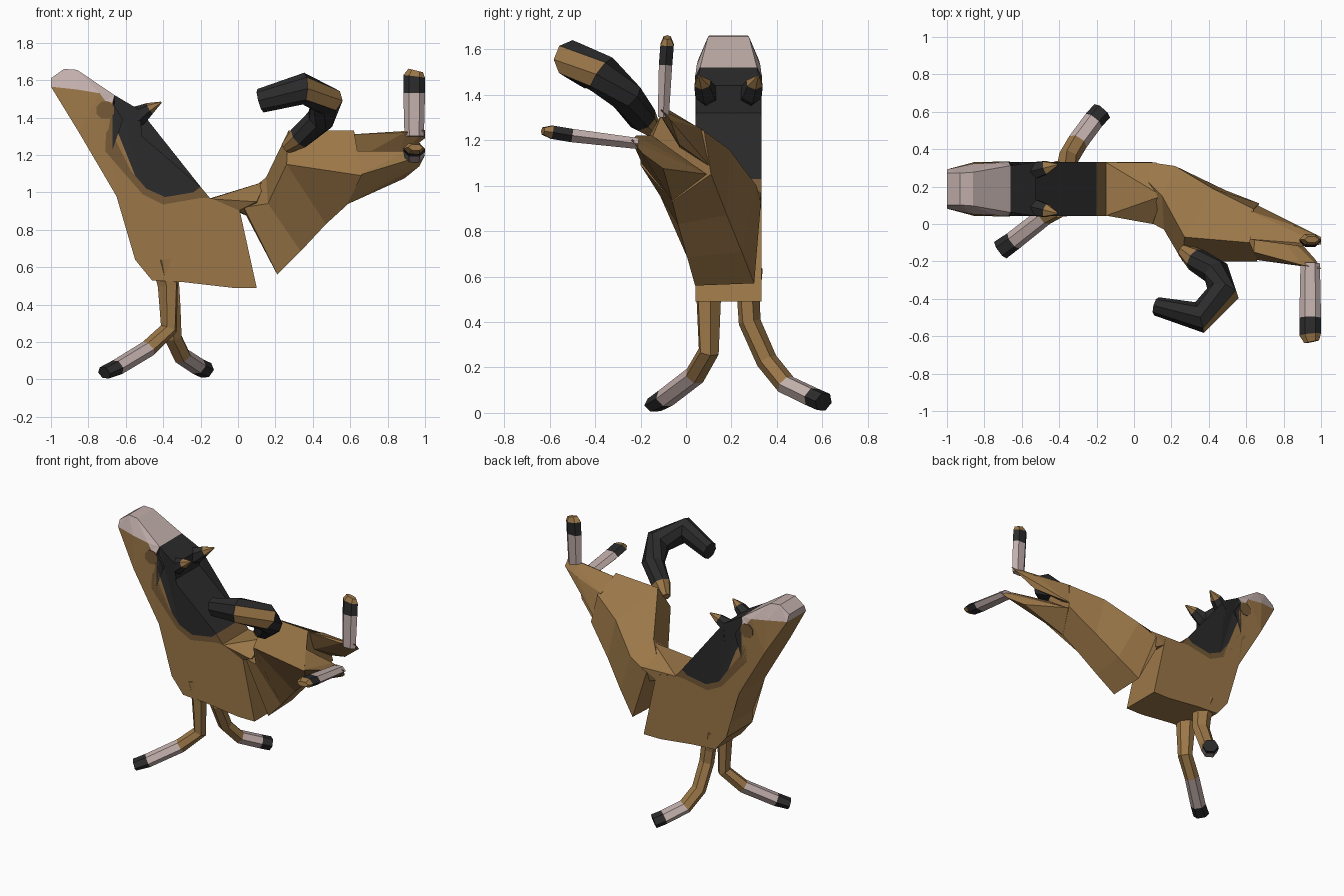
import bpy, bmesh, math
from mathutils import Vector

if "Cube" in bpy.data.objects:
    bpy.data.objects.remove(bpy.data.objects["Cube"])

def material(name, rgb):
    m = bpy.data.materials.new(name)
    m.diffuse_color = (*rgb, 1)
    m.use_nodes = True
    m.node_tree.nodes["Principled BSDF"].inputs["Base Color"].default_value = m.diffuse_color
    return m

BROWN, DARK, PALE, BLACK = range(4)
MATS = [material("brown fur", (.33, .185, .065)), material("dark brown fur", (.18, .10, .038)),
        material("pale grey pink", (.54, .43, .41)), material("near black", (.024, .024, .024))]
YC = .187          # centre line of the front half
W = .145           # its half width

def finish(name, bm):
    bmesh.ops.recalc_face_normals(bm, faces=bm.faces)
    me = bpy.data.meshes.new(name)
    bm.to_mesh(me)
    bm.free()
    for m in MATS:
        me.materials.append(m)
    ob = bpy.data.objects.new(name, me)
    bpy.context.collection.objects.link(ob)
    return ob

def slab(name, profile, mat):
    """Side profile (x, z[, half width]) extruded across y."""
    bm = bmesh.new()
    sides = []
    for s in (-1, 1):
        sides.append([bm.verts.new((p[0], YC + s * (p[2] if len(p) > 2 else W), p[1])) for p in profile])
    a, b = sides
    n = len(a)
    caps = [bm.faces.new(a), bm.faces.new(b[::-1])]
    for i in range(n):
        bm.faces.new((a[i], a[(i + 1) % n], b[(i + 1) % n], b[i]))
    bmesh.ops.triangulate(bm, faces=caps)
    for f in bm.faces:
        f.material_index = mat
    return finish(name, bm)

def loft(name, rings, mats):
    """Skin closed rings of points; one colour per span."""
    bm = bmesh.new()
    vs = [[bm.verts.new(p) for p in r] for r in rings]
    n = len(vs[0])
    for k in range(len(vs) - 1):
        for i in range(n):
            j = (i + 1) % n
            bm.faces.new((vs[k][i], vs[k][j], vs[k + 1][j], vs[k + 1][i])).material_index = mats[k]
    bm.faces.new(vs[0]).material_index = mats[0]
    bm.faces.new(vs[-1]).material_index = mats[-1]
    return finish(name, bm)

def tube(name, path, radii, mats, ref, sides=6):
    """Faceted limb along a path; radii are (along ref, across)."""
    pts = [Vector(p) for p in path]
    rings = []
    for i, p in enumerate(pts):
        t = Vector()
        if i:
            t += (p - pts[i - 1]).normalized()
        if i < len(pts) - 1:
            t += (pts[i + 1] - p).normalized()
        t.normalize()
        u = Vector(ref)
        u = (u - t * u.dot(t)).normalized()
        v = t.cross(u)
        a, b = radii[i]
        rings.append([p + u * a * math.cos(q) + v * b * math.sin(q)
                      for q in (2 * math.pi * k / sides for k in range(sides))])
    return loft(name, rings, mats)

def hull(name, pts, mat=BROWN):
    bm = bmesh.new()
    for p in pts:
        bm.verts.new(p)
    res = bmesh.ops.convex_hull(bm, input=bm.verts)
    bmesh.ops.delete(bm, geom=list({g for g in res["geom_interior"] if isinstance(g, bmesh.types.BMVert)}), context='VERTS')
    for f in bm.faces:
        f.material_index = mat
    return finish(name, bm)

# Front half: colour regions of the side profile share their borders
muzzle_edge = [(-1.0, 1.565, .105), (-.86, 1.55, .135), (-.74, 1.53, .14), (-.71, 1.49), (-.67, 1.48)]
mane_edge = [(-.67, 1.48), (-.615, 1.39), (-.67, 1.31), (-.67, 1.23), (-.49, 1.02), (-.39, .975), (-.24, 1.0), (-.2, 1.03)]
band_edge = [(-.67, 1.48), (-.65, 1.39), (-.705, 1.32), (-.71, 1.22), (-.51, .99), (-.40, .935), (-.2, .97), (-.15, .97)]

slab("muzzle", muzzle_edge + [(-.66, 1.52, .125), (-.86, 1.655, .09), (-.93, 1.66, .085), (-1.0, 1.61, .085)], PALE)
slab("mane", mane_edge + [(-.535, 1.32), (-.525, 1.44), (-.66, 1.52, .125)], BLACK)
slab("mane_border", band_edge + mane_edge[:0:-1], DARK)
slab("chest_and_neck", muzzle_edge + band_edge[1:] +
     [(0, .94), (.01, .90), (.10, .49), (-.03, .49), (-.29, .52), (-.46, .53), (-.55, .64),
      (-.55, .72), (-.65, .98), (-.85, 1.32)], BROWN)
slab("eyes", [(-.71 + .05 * math.cos(math.pi * (k + .5) / 4), 1.44 + .05 * math.sin(math.pi * (k + .5) / 4), W + .003)
              for k in range(8)], DARK)

# Ears: black base, brown tip
for s, side in ((-1, "near"), (1, "far")):
    tube("ear_" + side, [(-.57, YC + s * .09, 1.39), (-.53, YC + s * .10, 1.41), (-.47, YC + s * .115, 1.45), (-.41, YC + s * .13, 1.482)],
         [(.05, .05), (.055, .05), (.032, .04), (.004, .006)], [BLACK, BLACK, BROWN], (0, 0, 1))

# Front legs
tube("front_leg_near", [(-.40, .10, .64), (-.375, .10, .50), (-.37, .10, .27), (-.48, .04, .165), (-.645, -.09, .065), (-.715, -.14, .035)],
     [(.08, .06), (.065, .05), (.05, .045), (.05, .045), (.052, .043), (.055, .035)],
     [BROWN, BROWN, BROWN, PALE, BLACK], (-.7, .7, 0))
tube("front_leg_far", [(-.40, .28, .64), (-.37, .275, .50), (-.36, .28, .40), (-.35, .355, .23), (-.30, .44, .125), (-.215, .555, .07), (-.17, .605, .048)],
     [(.08, .05), (.065, .045), (.06, .045), (.055, .045), (.055, .045), (.055, .045), (.055, .045)],
     [BROWN, BROWN, BROWN, BROWN, PALE, BLACK], (.85, -.5, 0))

# Twisted waist and rear half
hull("waist", [(-.15, .045, .965), (-.15, .33, .968), (0, .045, .90), (0, .33, .90), (.1, .0, .95),
               (.15, .15, 1.06), (.12, .33, .96), (.1, .3, .85)])
loft("rear_body", [
    [(.03, .04, .92), (.0, .30, .96), (.08, .33, .93), (.21, .30, .57), (.21, .04, .56)],
    [(.16, -.03, .94), (.15, .15, 1.08), (.22, .31, 1.0), (.345, .245, .71), (.335, .005, .685)],
    [(.26, -.20, 1.15), (.27, -.07, 1.33), (.42, .19, 1.16), (.49, .18, .87), (.47, -.035, .83)],
    [(.66, -.20, 1.09), (.62, -.10, 1.33), (.64, .08, 1.24), (.67, .11, 1.05), (.58, -.06, .93)]],
    [BROWN] * 3)

# Thighs and raised hind legs
hull("thigh_upper", [(.60, -.08, 1.31), (.62, .07, 1.25), (.64, .11, 1.08), (.62, -.03, 1.17), (.86, -.01, 1.27),
                     (.86, -.03, 1.18), (1.0, -.11, 1.335), (.89, -.12, 1.32), (1.0, -.07, 1.29)])
hull("thigh_lower", [(.64, -.19, 1.09), (.64, -.15, 1.22), (.57, -.06, .93), (.66, .09, 1.05), (.89, -.10, 1.075),
                     (.89, -.16, 1.16), (.97, -.19, 1.14), (1.0, -.24, 1.20), (.90, -.22, 1.22)])
leg_radii = [(.052, .028), (.058, .034), (.058, .034), (.04, .018)]
hind_mats = [PALE, BLACK, BROWN]
tube("hind_leg_upper", [(.942, -.10, 1.30), (.942, -.09, 1.53), (.942, -.083, 1.62), (.95, -.083, 1.652)],
     leg_radii, hind_mats, (1, 0, 0))
tube("hind_leg_lower", [(.942, -.21, 1.185), (.942, -.50, 1.22), (.942, -.59, 1.235), (.95, -.63, 1.24)],
     leg_radii, hind_mats, (1, 0, 0))

# Curled tail, with one brown patch on the outer bend
tail = tube("tail", [(.26, -.14, 1.24), (.33, -.19, 1.295), (.44, -.26, 1.39), (.475, -.37, 1.49), (.35, -.50, 1.555), (.12, -.44, 1.49)],
            [(.035, .035), (.065, .065), (.075, .075), (.088, .088), (.085, .085), (.065, .05)],
            [BROWN] + [BLACK] * 4, (0, 0, 1), 8)
out = Vector((.75, -.62, .2))
for f in tail.data.polygons[24:32]:
    if f.normal.dot(out) > .72:
        f.material_index = BROWN
